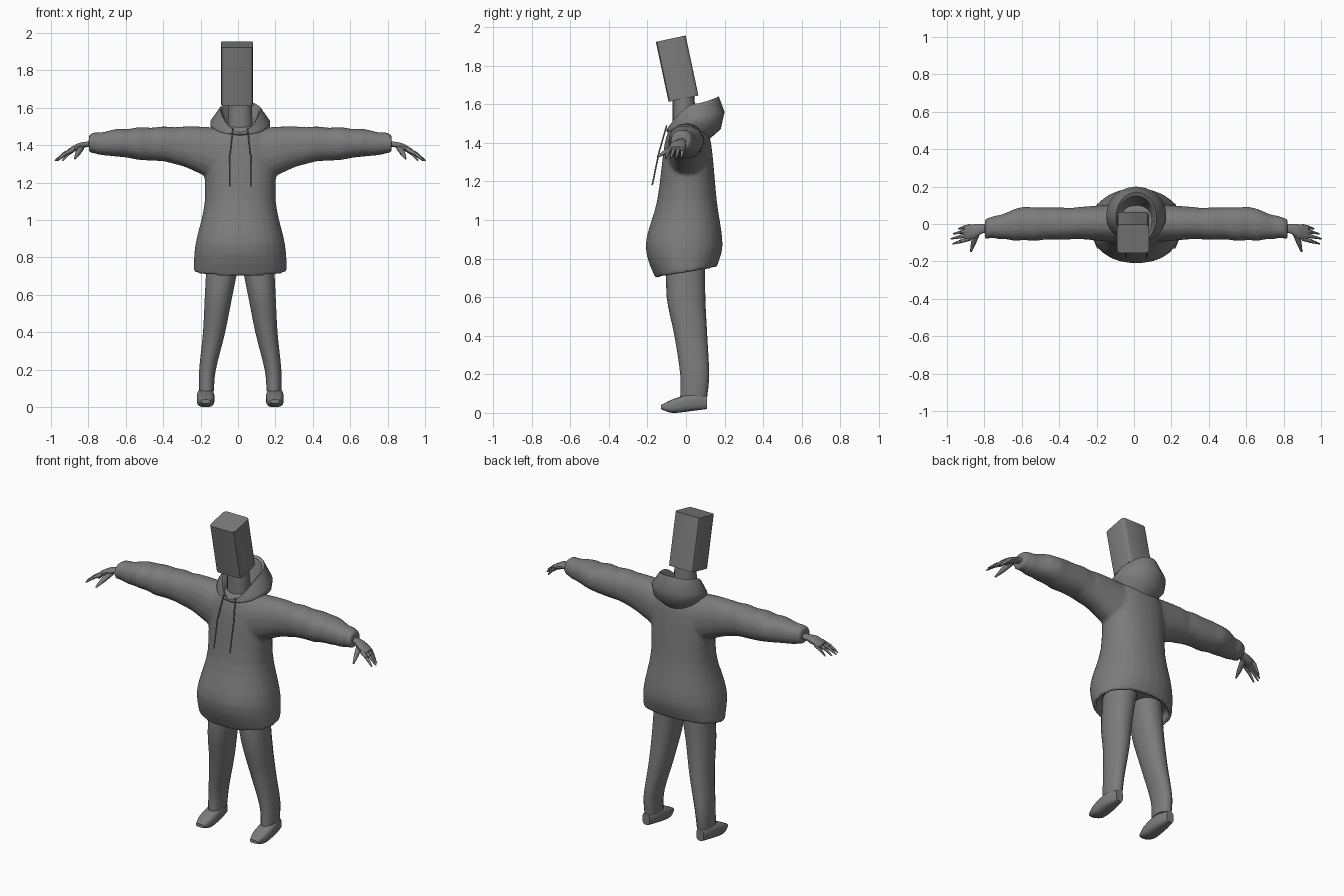
import bpy, bmesh, math, random
from mathutils import Matrix, Vector

random.seed(4)
if "Cube" in bpy.data.objects:
    bpy.data.objects.remove(bpy.data.objects["Cube"])

MIDLINE = 0.012
GREY = (0.2, 0.2, 0.2, 1)

grey = bpy.data.materials.new("plain grey")
grey.use_nodes = True
grey.diffuse_color = GREY
grey.node_tree.nodes["Principled BSDF"].inputs["Base Color"].default_value = GREY


def smooth(keys, steps=4):
    """Run a smooth spline through a few key sections."""
    keys = [Vector(key) for key in keys]
    padded = [keys[0], *keys, keys[-1]]
    rows = []
    for before, start, end, after in zip(padded, padded[1:], padded[2:], padded[3:]):
        for step in range(steps):
            t = step / steps
            pull_in = (end - before) / 2 * t * (1 - t) ** 2
            pull_out = (after - start) / 2 * t * t * (1 - t)
            blend = t * t * (3 - 2 * t)
            rows.append(start.lerp(end, blend) + pull_in - pull_out)
    return rows + [keys[-1]]


def skin(bm, rings):
    """Bridge rings of vertices and close both ends."""
    for lower, upper in zip(rings, rings[1:]):
        for i in range(len(lower)):
            bm.faces.new((lower[i - 1], lower[i], upper[i], upper[i - 1]))
    bm.faces.new(rings[0])
    bm.faces.new(rings[-1])


def loft(bm, axis, rows, sides=18, power=2.2, side=1):
    """Skin rounded sections: (position, low, high, low, high) along an axis."""
    rings = []
    for place, a_low, a_high, b_low, b_high in rows:
        ring = []
        for i in range(sides):
            angle = math.tau * (i + 0.5) / sides
            c, s = math.cos(angle), math.sin(angle)
            c = math.copysign(abs(c) ** (2 / power), c)
            s = math.copysign(abs(s) ** (2 / power), s)
            a = (a_low + a_high + (a_high - a_low) * c) / 2
            b = (b_low + b_high + (b_high - b_low) * s) / 2
            x, y, z = {"x": (place, a, b), "y": (a, place, b), "z": (a, b, place)}[axis]
            ring.append(bm.verts.new((x * side, y, z)))
        rings.append(ring)
    skin(bm, rings)


def tube(bm, points, radii, sides=8):
    """Chain of tapered cylinders through the points."""
    points = [Vector(point) for point in points]
    for start, end, thick, thin in zip(points, points[1:], radii, radii[1:]):
        span = end - start
        turn = span.to_track_quat("Z", "Y").to_matrix().to_4x4()
        bmesh.ops.create_cone(bm, cap_ends=True, segments=sides, radius1=thick, radius2=thin,
                              depth=span.length, matrix=Matrix.Translation((start + end) / 2) @ turn)


def finish(name, bm, mirror=False):
    bmesh.ops.recalc_face_normals(bm, faces=bm.faces)
    mesh = bpy.data.meshes.new(name)
    bm.to_mesh(mesh)
    bm.free()
    mesh.materials.append(grey)
    obj = bpy.data.objects.new(name, mesh)
    bpy.context.collection.objects.link(obj)
    obj.location.x = MIDLINE
    bpy.ops.object.select_all(action="DESELECT")
    obj.select_set(True)
    bpy.context.view_layer.objects.active = obj
    bpy.ops.object.shade_smooth_by_angle(angle=math.radians(45))
    if mirror:
        obj.modifiers.new("mirror", "MIRROR").use_mirror_merge = False
    return obj


# Hoodie body: height, half width, front, back; the hem is hollow underneath
bm = bmesh.new()
body = smooth([(0.7, 0.25, -0.16, 0.16), (0.87, 0.24, -0.21, 0.19), (1.1, 0.19, -0.15, 0.16),
               (1.4, 0.19, -0.11, 0.13), (1.5, 0.11, -0.07, 0.09)])
hem = body[0]
hollow = [(hem[0] + lift, *(hem.yzw * 0.9)) for lift in (0.06, 0)]
loft(bm, "z", [(z, -width, width, front, back) for z, width, front, back in hollow + body], sides=28)
for v in bm.verts:  # hem rises toward the back
    v.co.z += max(0, 0.87 - v.co.z) * (v.co.y + 0.16)

# Wrinkled sleeves, fused into the body
sleeve = smooth([(0.1, -0.1, 0.11, 1.19, 1.49), (0.2, -0.09, 0.1, 1.24, 1.5),
                 (0.35, -0.08, 0.09, 1.3, 1.5), (0.6, -0.09, 0.09, 1.33, 1.49),
                 (0.76, -0.08, 0.04, 1.35, 1.47), (0.81, -0.08, 0.03, 1.36, 1.46)])
for row in sleeve[8:]:
    for i in range(1, 5):
        row[i] += random.uniform(-1, 1) * 0.005
for side in (-1, 1):
    loft(bm, "x", sleeve, side=side)
hoodie = finish("hoodie", bm)
fuse = hoodie.modifiers.new("fuse", "REMESH")
fuse.mode, fuse.voxel_size, fuse.use_smooth_shade = "VOXEL", 0.011, True
hoodie.modifiers.new("soften", "SMOOTH").iterations = 4

# Hood: half width, front, back, then heights at front, side and back,
# from the seam out over the rim and down inside
bm = bmesh.new()
folds = [(0.12, -0.07, 0.1, 1.42, 1.44, 1.4), (0.16, -0.1, 0.18, 1.46, 1.5, 1.47),
         (0.16, -0.1, 0.2, 1.46, 1.53, 1.56), (0.11, -0.1, 0.17, 1.47, 1.6, 1.64),
         (0.1, -0.09, 0.15, 1.46, 1.59, 1.63), (0.08, -0.06, 0.1, 1.44, 1.48, 1.48)]
rings = []
for width, front, back, z_front, z_side, z_back in folds:
    ring = []
    for i in range(24):
        angle = math.tau * i / 24
        c, s = math.cos(angle), math.sin(angle)
        z_end = z_front if c > 0 else z_back
        ring.append(bm.verts.new((width * s, (front + back + (front - back) * c) / 2,
                                  z_side + (z_end - z_side) * abs(c) ** 1.5)))
    rings.append(ring)
skin(bm, rings)
finish("hood", bm)

# Drawstrings hanging from the collar
bm = bmesh.new()
tube(bm, [(0.04, -0.1, 1.49), (0.055, -0.14, 1.35), (0.055, -0.175, 1.18)], [0.004] * 3)
finish("drawstrings", bm, mirror=True)

# Neck
bm = bmesh.new()
loft(bm, "z", [(1.42, -0.07, 0.07, -0.07, 0.06), (1.68, -0.06, 0.06, -0.07, 0.04)])
finish("neck", bm)

# Head: box leaning forward, with softened upright corners
bm = bmesh.new()
bmesh.ops.create_cube(bm, size=1, matrix=Matrix.Diagonal((0.17, 0.158, 0.318, 1)))
upright = [e for e in bm.edges if e.verts[0].co.z * e.verts[1].co.z < 0]
bmesh.ops.bevel(bm, geom=upright, offset=0.018, segments=2, profile=0.5, affect="EDGES")
lean = Matrix.Rotation(math.radians(12), 4, "X")
bmesh.ops.transform(bm, verts=bm.verts, matrix=Matrix.Translation((-0.017, -0.046, 1.784)) @ lean)
finish("box_head", bm)

# Trousers
bm = bmesh.new()
loft(bm, "z", smooth([(0.085, 0.14, 0.22, -0.03, 0.11), (0.2, 0.13, 0.22, -0.03, 0.12),
                      (0.4, 0.08, 0.2, -0.06, 0.11), (0.6, 0.04, 0.19, -0.1, 0.1),
                      (0.8, 0, 0.18, -0.1, 0.1)]))
finish("trousers", bm, mirror=True)

# Shoes and ankles
bm = bmesh.new()
loft(bm, "y", smooth([(-0.13, 0.16, 0.21, 0.02, 0.04), (-0.07, 0.14, 0.23, 0, 0.07),
                      (0.03, 0.14, 0.23, 0.01, 0.1), (0.11, 0.16, 0.21, 0.02, 0.09)]), power=3)
tube(bm, [(0.18, 0.04, 0.05), (0.18, 0.04, 0.14)], [0.034] * 2, sides=14)
finish("shoes", bm, mirror=True)

# Hands: palm, four fanned fingers and a thumb
bm = bmesh.new()
loft(bm, "x", smooth([(0.76, -0.05, 0, 1.39, 1.43), (0.82, -0.05, 0, 1.39, 1.42),
                      (0.87, -0.08, 0, 1.37, 1.41), (0.92, -0.08, -0.01, 1.36, 1.38)]), sides=12)
taper = [0.012, 0.01, 0.004]
for finger in range(4):
    knuckle = Vector((0.89, -0.012 - 0.022 * finger, 1.378))
    reach = 0.06 + 0.04 * math.sin(finger * 0.75)
    tip = knuckle + Vector((reach, -0.013 - 0.005 * finger, -0.06))
    bend = knuckle.lerp(tip, 0.5) + Vector((0, 0, 0.007))
    tube(bm, [knuckle, bend, tip], taper)
tube(bm, [(0.85, -0.04, 1.39), (0.87, -0.1, 1.355), (0.884, -0.148, 1.328)], [0.018, 0.014, 0.005])
finish("hands", bm, mirror=True)
